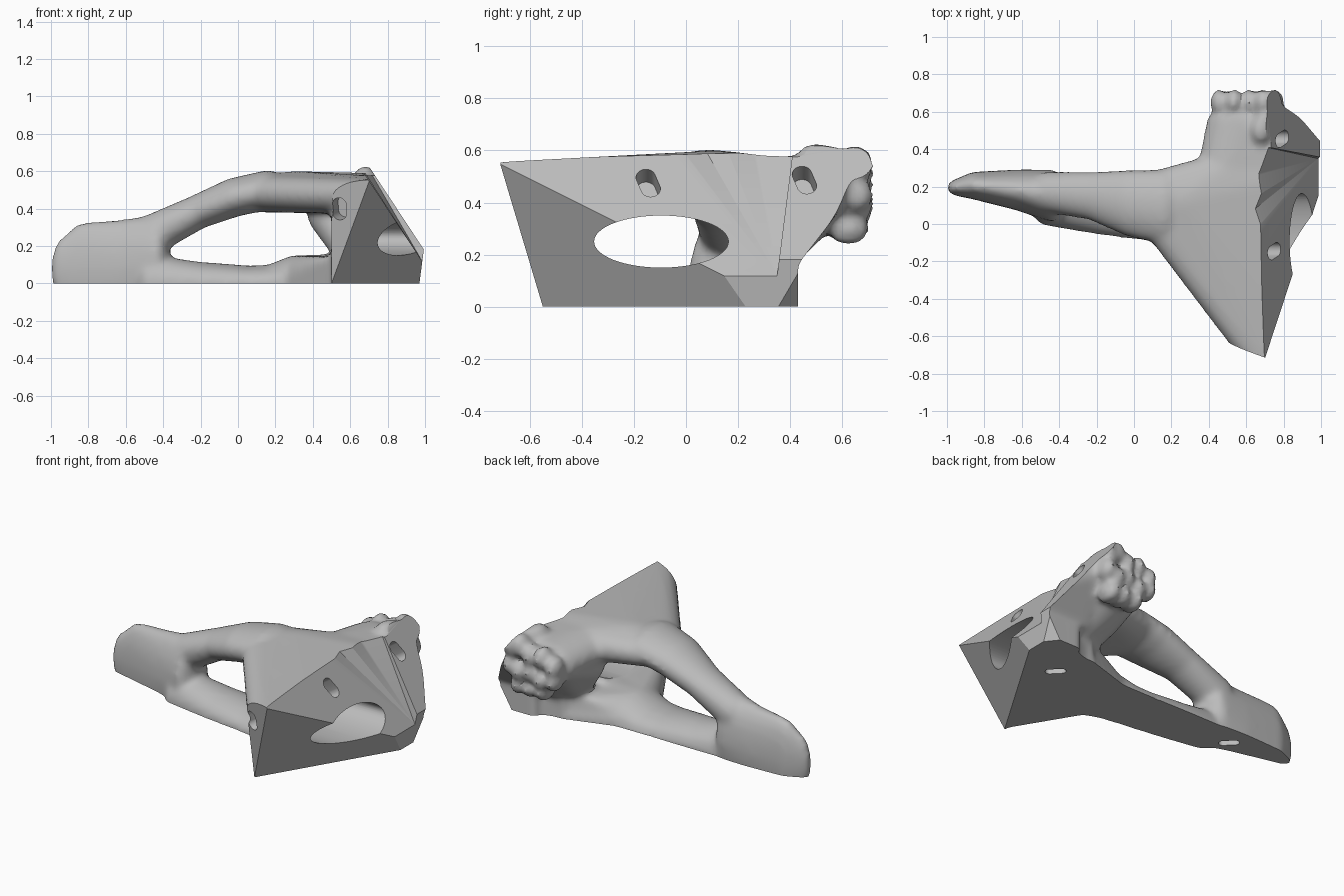
import bpy, bmesh, math
from mathutils import Vector, Matrix

cube = bpy.data.objects.get("Cube")
if cube:
    bpy.data.objects.remove(cube, do_unlink=True)

# One plain grey material
grey = bpy.data.materials.new("plain grey")
grey.use_nodes = True
colour = (0.5, 0.5, 0.5, 1)
grey.diffuse_color = colour
grey.node_tree.nodes["Principled BSDF"].inputs["Base Color"].default_value = colour

# Unit sphere directions used for every rounded blob
ball = bmesh.new()
bmesh.ops.create_icosphere(ball, subdivisions=3, radius=1)
DIRS = [v.co.copy() for v in ball.verts]
ball.free()


def blob(x, y, z, rx, ry, rz):
    return [Vector((x + d.x * rx, y + d.y * ry, z + d.z * rz)) for d in DIRS]


def box(x0, x1, y0, y1, z0, z1):
    return [Vector((x, y, z)) for x in (x0, x1) for y in (y0, y1) for z in (z0, z1)]


def add_hull(bm, points):
    verts = [bm.verts.new(p) for p in points]
    bmesh.ops.convex_hull(bm, input=verts)
    loose = [v for v in verts if v.is_valid and not v.link_faces]
    bmesh.ops.delete(bm, geom=loose, context='VERTS')


def add_chain(bm, blobs):
    for a, b in zip(blobs, blobs[1:]):
        add_hull(bm, blob(*a) + blob(*b))


def make_object(name, bm):
    bmesh.ops.recalc_face_normals(bm, faces=bm.faces[:])
    mesh = bpy.data.meshes.new(name)
    bm.to_mesh(mesh)
    bm.free()
    obj = bpy.data.objects.new(name, mesh)
    bpy.context.collection.objects.link(obj)
    return obj


def bake(obj):
    graph = bpy.context.evaluated_depsgraph_get()
    mesh = bpy.data.meshes.new_from_object(obj.evaluated_get(graph))
    obj.modifiers.clear()
    obj.data = mesh


def cut(obj, bm):
    cutter = make_object("cutter", bm)
    cutter.hide_render = True
    mod = obj.modifiers.new("cut", 'BOOLEAN')
    mod.operation = 'DIFFERENCE'
    mod.solver = 'MANIFOLD'
    mod.object = cutter
    bake(obj)
    bpy.data.objects.remove(cutter, do_unlink=True)


def cut_hull(obj, points):
    bm = bmesh.new()
    add_hull(bm, points)
    cut(obj, bm)


def cut_plane(obj, point, normal):
    turn = Vector(normal).to_track_quat('Z', 'Y').to_matrix().to_4x4()
    matrix = Matrix.Translation(point) @ turn
    cut_hull(obj, [matrix @ p for p in box(-3, 3, -3, 3, 0, 3)])


def cut_slot(obj, point, axis, width, height, depth, spin=0):
    turn = Vector(axis).to_track_quat('Z', 'Y').to_matrix().to_4x4()
    matrix = Matrix.Translation(point) @ turn @ Matrix.Rotation(spin, 4, 'Z')
    ring = []
    for i in range(40):
        a = math.tau * i / 40
        shift = (height - width) * (0.5 if math.sin(a) >= 0 else -0.5)
        for z in (-depth, depth):
            ring.append(matrix @ Vector((math.cos(a) * width / 2,
                                         math.sin(a) * width / 2 + shift, z)))
    cut_hull(obj, ring)


body = bmesh.new()
# Long beak
add_chain(body, [(-.925, .195, .08, .075, .048, .17), (-.84, .205, .08, .09, .075, .245),
                 (-.6, .18, .08, .1, .112, .265), (-.44, .15, .1, .08, .14, .27)])
# Arched bridge rising from the beak
add_chain(body, [(-.46, .17, .26, .1, .11, .11), (-.22, .15, .38, .1, .13, .09),
                 (-.02, .11, .46, .1, .18, .105), (.16, .09, .5, .1, .2, .105)])
# Broad roof sheet
sheet = [(.12, .1, .48, .1, .19, .1), (.3, .12, .5, .1, .18, .1), (.77, -.82, .46, .1, .1, .09),
         (1.1, -.82, .46, .1, .1, .09), (1.1, .3, .48, .1, .1, .1), (.55, .3, .48, .14, .1, .1)]
add_hull(body, [p for s in sheet for p in blob(*s)])
# Low floor strip
add_chain(body, [(-.46, .13, 0, .1, .14, .15), (-.2, .11, 0, .1, .165, .115),
                 (.06, .09, 0, .1, .18, .095), (.18, .08, 0, .1, .19, .1),
                 (.3, .06, 0, .1, .21, .15), (.62, .05, 0, .1, .32, .16)])
add_hull(body, blob(.3, .06, 0, .1, .2, .15) + box(.5, .8, -.53, .3, -.1, .14)
         + box(.9, 1.1, .3, .43, -.1, .14))
# Upright wall behind the sloped joint
add_hull(body, box(.5, 1.3, -.95, .1, -.15, .36) + box(.58, 1.3, -.95, .1, .4, .5))
add_hull(body, box(.6, 1.3, 0, .36, -.15, .48))
add_hull(body, box(.75, 1.3, .15, .43, -.15, .3))
# Rear arm flaring out to the knuckles
arm_end = blob(.59, .56, .44, .2, .06, .13)
add_hull(body, blob(.52, .3, .46, .18, .1, .12) + blob(.85, .3, .46, .2, .1, .12) + arm_end)
add_hull(body, blob(.46, .3, .38, .09, .1, .12) + blob(.62, .22, .16, .1, .1, .1) + arm_end)
add_hull(body, box(.7, 1.3, .15, .42, .15, .45) + blob(.78, .56, .47, .1, .06, .12))
add_hull(body, blob(.7, .3, .2, .12, .1, .12) + arm_end)
add_hull(body, blob(.68, .5, .56, .06, .08, .07) + blob(.73, .62, .52, .05, .09, .08))
# Knuckle lumps in rows
for i, x in enumerate((.455, .535, .615, .69, .755)):
    lift = 0.012 if i % 2 else -0.012
    rise = 0.25 * (x - .455)
    add_hull(body, blob(x, .65, .48 + lift + rise, .047, .072, .07))
    add_hull(body, blob(x, .65, .375 - lift + rise / 2, .047, .072, .065))
for x in (.54, .63, .71):
    add_hull(body, blob(x, .625, .3, .05, .08, .065))

figure = make_object("organic_body", body)
remesh = figure.modifiers.new("skin", 'REMESH')
remesh.mode = 'VOXEL'
remesh.voxel_size = 0.018
soften = figure.modifiers.new("soften", 'SMOOTH')
soften.factor = 0.5
soften.iterations = 9
bake(figure)

# Flat base, sloped joint planes and end face
slope = (1, 0, .66)
cut_plane(figure, (0, 0, 0), (0, 0, -1))
cut_plane(figure, (1.113, 0, 0), slope)
cut_plane(figure, (.5, -.55, 0), (.421, -.254, -.231))
cut_plane(figure, (.5, -.55, 0), (-.32, -.93, -.16))
cut_plane(figure, (.97, .3, 0), (1, 0, -.13))
cut_plane(figure, (.97, .355, 0), (.75, .6, -.45))

# Main slope and the fan of narrow facets, all meeting at one low point
rim = [(.35, .12, 0), (.35, -.3, 0), (-1.3, -.3, 0), (-1.3, .75, 0), (-.13, .75, 0),
       (-.01, .75, -.035), (.1, .75, .01), (.24, .75, -.015), (.43, .75, .05)]
fan = bmesh.new()
near = [fan.verts.new((1.063 - .66 * z + d, y, z)) for y, z, d in rim]
far = [fan.verts.new(v.co + Vector((1, 0, 0))) for v in near]
for layer in (near, far):
    for a, b in zip(layer[1:], layer[2:]):
        fan.faces.new((layer[0], a, b))
for i in range(len(rim)):
    fan.faces.new((near[i - 1], near[i], far[i], far[i - 1]))
cut(figure, fan)

# Oval tunnel through the wall
tunnel = []
for i in range(64):
    a = math.tau * i / 64
    for x in (.2, 1.6):
        tunnel.append(Vector((x, -.095 + .258 * math.cos(a), .25 + .1 * math.sin(a))))
cut_hull(figure, tunnel)

# Peg slots on the slope, the end face and the base
for y, z, x in ((-.145, .475, .75), (.455, .485, .79)):
    cut_slot(figure, (x, y, z), slope, .075, .13, .09, math.radians(20))
cut_slot(figure, (.545, -.625, .4), (-.32, -.93, -.16), .08, .12, .09)
for x, y in ((.7, .14), (-.58, .15)):
    cut_slot(figure, (x, y, 0), (0, 0, 1), .05, .12, .05, math.radians(45))

# Material and shading
figure.data.materials.clear()
figure.data.materials.append(grey)
bpy.ops.object.select_all(action='DESELECT')
figure.select_set(True)
bpy.context.view_layer.objects.active = figure
bpy.ops.object.shade_smooth_by_angle(angle=math.radians(30))
